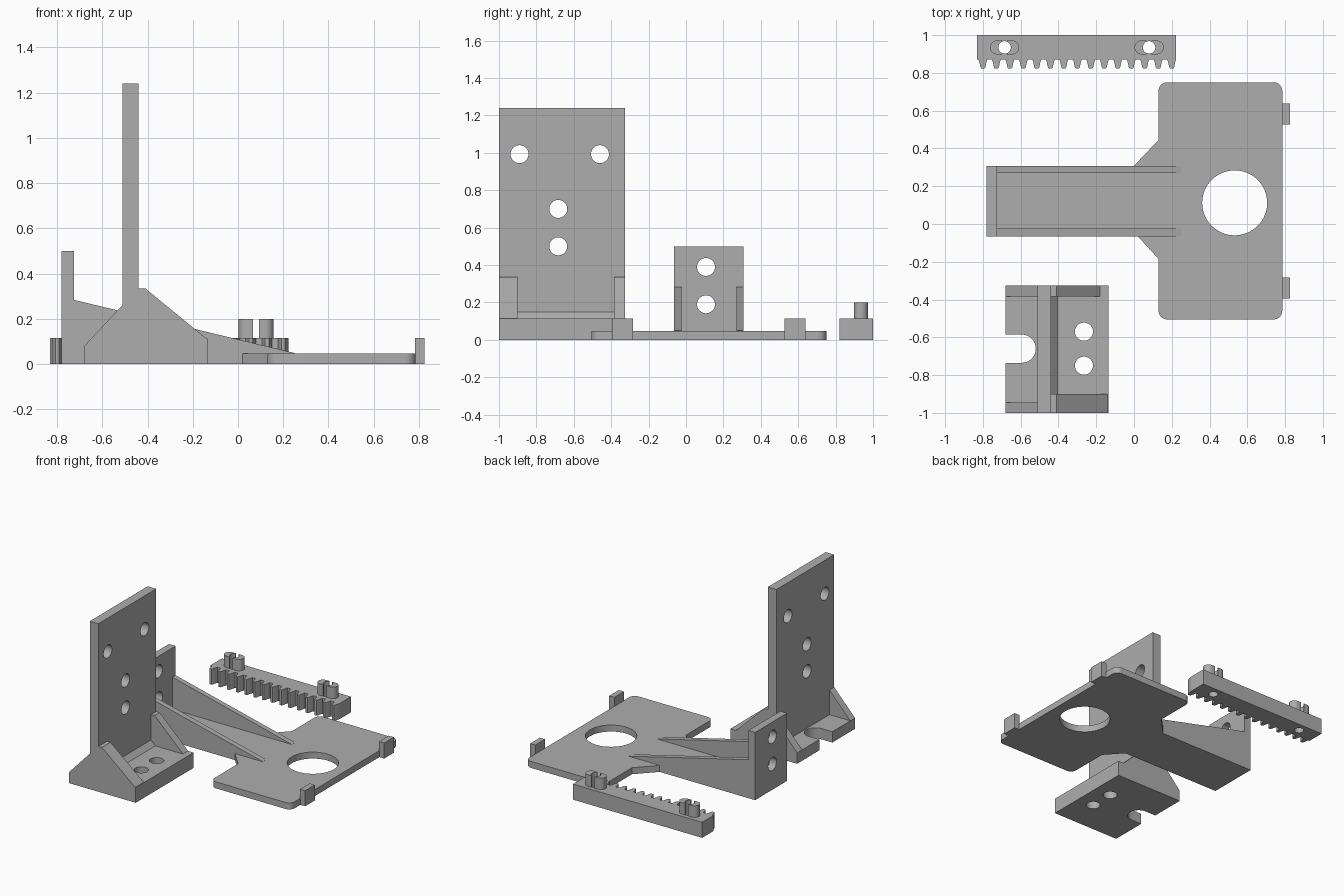
import bpy, bmesh, math

if "Cube" in bpy.data.objects:
    bpy.data.objects.remove(bpy.data.objects["Cube"], do_unlink=True)

grey = bpy.data.materials.new("plain_grey")
grey.use_nodes = True
GREY = (0.42, 0.42, 0.42, 1)
grey.diffuse_color = GREY
grey.node_tree.nodes["Principled BSDF"].inputs["Base Color"].default_value = GREY


def prism(name, profile, axis, a, b):
    """Extrude a 2D profile from a to b along the named axis."""
    place = {"x": lambda u, v, w: (w, u, v),
             "y": lambda u, v, w: (u, w, v),
             "z": lambda u, v, w: (u, v, w)}[axis]
    bm = bmesh.new()
    low = [bm.verts.new(place(u, v, a)) for u, v in profile]
    high = [bm.verts.new(place(u, v, b)) for u, v in profile]
    bm.faces.new(low)
    bm.faces.new(high)
    n = len(profile)
    for i in range(n):
        j = (i + 1) % n
        bm.faces.new((low[i], low[j], high[j], high[i]))
    bmesh.ops.recalc_face_normals(bm, faces=bm.faces)
    mesh = bpy.data.meshes.new(name)
    bm.to_mesh(mesh)
    bm.free()
    mesh.materials.append(grey)
    ob = bpy.data.objects.new(name, mesh)
    bpy.context.collection.objects.link(ob)
    return ob


def rect(u0, u1, v0, v1):
    return [(u0, v0), (u1, v0), (u1, v1), (u0, v1)]


def arc(u, v, r, start, end, steps):
    return [(u + r * math.cos(math.radians(start + (end - start) * i / steps)),
             v + r * math.sin(math.radians(start + (end - start) * i / steps)))
            for i in range(steps + 1)]


def circle(u, v, r, n=40):
    return arc(u, v, r, 0, 360, n)[:-1]


def cut(target, profile, axis, a, b):
    """Cut a prism out of the target, then discard the cutter."""
    cutter = prism("cutter", profile, axis, a, b)
    cutter.hide_render = True
    mod = target.modifiers.new("cut", "BOOLEAN")
    mod.operation = "DIFFERENCE"
    mod.solver = "EXACT"
    mod.object = cutter
    bpy.context.view_layer.objects.active = target
    bpy.ops.object.modifier_apply(modifier=mod.name)
    bpy.data.objects.remove(cutter, do_unlink=True)


def smooth(ob):
    bpy.ops.object.select_all(action="DESELECT")
    ob.select_set(True)
    bpy.context.view_layer.objects.active = ob
    bpy.ops.object.shade_smooth_by_angle(angle=math.radians(30))


BOLT = 0.048

# Carrier plate: rounded wide end, flared neck and long tongue
R = 0.045
X0, X1, Y0, Y1 = 0.13, 0.785, -0.505, 0.75
outline = [(-0.725, -0.065), (0.02, -0.065), (X0, -0.185)]
outline += arc(X0 + R, Y0 + R, R, 180, 270, 8)
outline += arc(X1 - R, Y0 + R, R, 270, 360, 8)
outline += arc(X1 - R, Y1 - R, R, 0, 90, 8)
outline += arc(X0 + R, Y1 - R, R, 90, 180, 8)
outline += [(X0, 0.445), (0, 0.308), (-0.725, 0.308)]
carrier = prism("carrier_plate", outline, "z", 0, 0.048)
cut(carrier, circle(0.533, 0.112, 0.172, 64), "z", -0.1, 0.2)
smooth(carrier)

# Upright end of the carrier with two bolt holes
end = prism("carrier_upright", rect(-0.065, 0.308, 0, 0.5), "x", -0.78, -0.725)
for z in (0.19, 0.39):
    cut(end, circle(0.107, z, BOLT), "x", -1, 0)
smooth(end)

# Tapered ribs and edge clips of the carrier
for side, y0, y1 in (("right", -0.065, -0.025), ("left", 0.27, 0.308)):
    prism(side + "_carrier_rib",
          [(-0.725, 0.04), (0.25, 0.04), (0.25, 0.049), (-0.725, 0.284)], "y", y0, y1)
for side, y0 in (("right", -0.395), ("left", 0.527)):
    prism(side + "_edge_clip", rect(0.783, 0.825, y0, y0 + 0.112), "z", 0, 0.115)

# Bracket base: thick front, thinner back with an open round notch
F, B = -1.0, -0.325
base = prism("bracket_base",
             [(-0.68, 0), (-0.135, 0), (-0.135, 0.113), (-0.405, 0.113),
              (-0.44, 0.148), (-0.51, 0.148), (-0.51, 0.08), (-0.68, 0.08)], "y", F, B)
for y in (-0.57, -0.75):
    cut(base, circle(-0.265, y, BOLT), "z", -0.1, 0.3)
notch = [(-0.8, -0.735), *arc(-0.595, -0.66, 0.075, -90, 90, 20), (-0.8, -0.585)]
cut(base, notch, "z", -0.1, 0.12)
smooth(base)

# Tall bracket wall with four bolt holes
wall = prism("bracket_wall", rect(F, B, 0.1, 1.24), "x", -0.51, -0.44)
for y, z in ((-0.89, 0.993), (-0.46, 0.993), (-0.683, 0.7), (-0.683, 0.5)):
    cut(wall, circle(y, z, BOLT), "x", -1, 0)
smooth(wall)

# Bracket gussets in front of and behind the wall
for side, y0, y1, x_end in (("right", F, -0.9, -0.14), ("left", -0.385, B, -0.18)):
    prism(side + "_wide_gusset",
          [(-0.44, 0.1), (x_end, 0.1), (x_end, 0.113), (-0.41, 0.335), (-0.44, 0.335)],
          "y", y0, y1)
for side, y0, y1 in (("right", F, -0.945), ("left", -0.385, B)):
    prism(side + "_narrow_gusset",
          [(-0.68, 0.07), (-0.51, 0.07), (-0.51, 0.262), (-0.68, 0.08)], "y", y0, y1)

# Toothed rack
PITCH, TIP, ROOT = 0.0714, 0.822, 0.87
profile = [(0.222, 1.0), (-0.832, 1.0), (-0.832, ROOT)]
for i in range(15):
    x = -0.8 + i * PITCH
    profile += [(x - 0.023, ROOT), (x - 0.019, ROOT - 0.012), (x - 0.013, TIP + 0.008),
                (x - 0.008, TIP), (x + 0.008, TIP), (x + 0.013, TIP + 0.008),
                (x + 0.019, ROOT - 0.012), (x + 0.023, ROOT)]
profile.append((0.222, ROOT))
rack = prism("toothed_rack", profile, "z", 0, 0.115)

# Split snap posts around the rack holes
for side, cx in (("right", -0.685), ("left", 0.08)):
    cy = 0.935
    pill = arc(cx + 0.04, cy, 0.037, -90, 90, 14) + arc(cx - 0.04, cy, 0.037, 90, 270, 14)
    post = prism(side + "_snap_post", pill, "z", 0.115, 0.2)
    hole = circle(cx, cy, 0.033)
    cut(post, hole, "z", -0.1, 0.3)
    cut(post, rect(cx - 0.013, cx + 0.013, 0.85, 1.05), "z", 0.1, 0.3)
    cut(rack, hole, "z", -0.1, 0.3)
    smooth(post)
smooth(rack)
